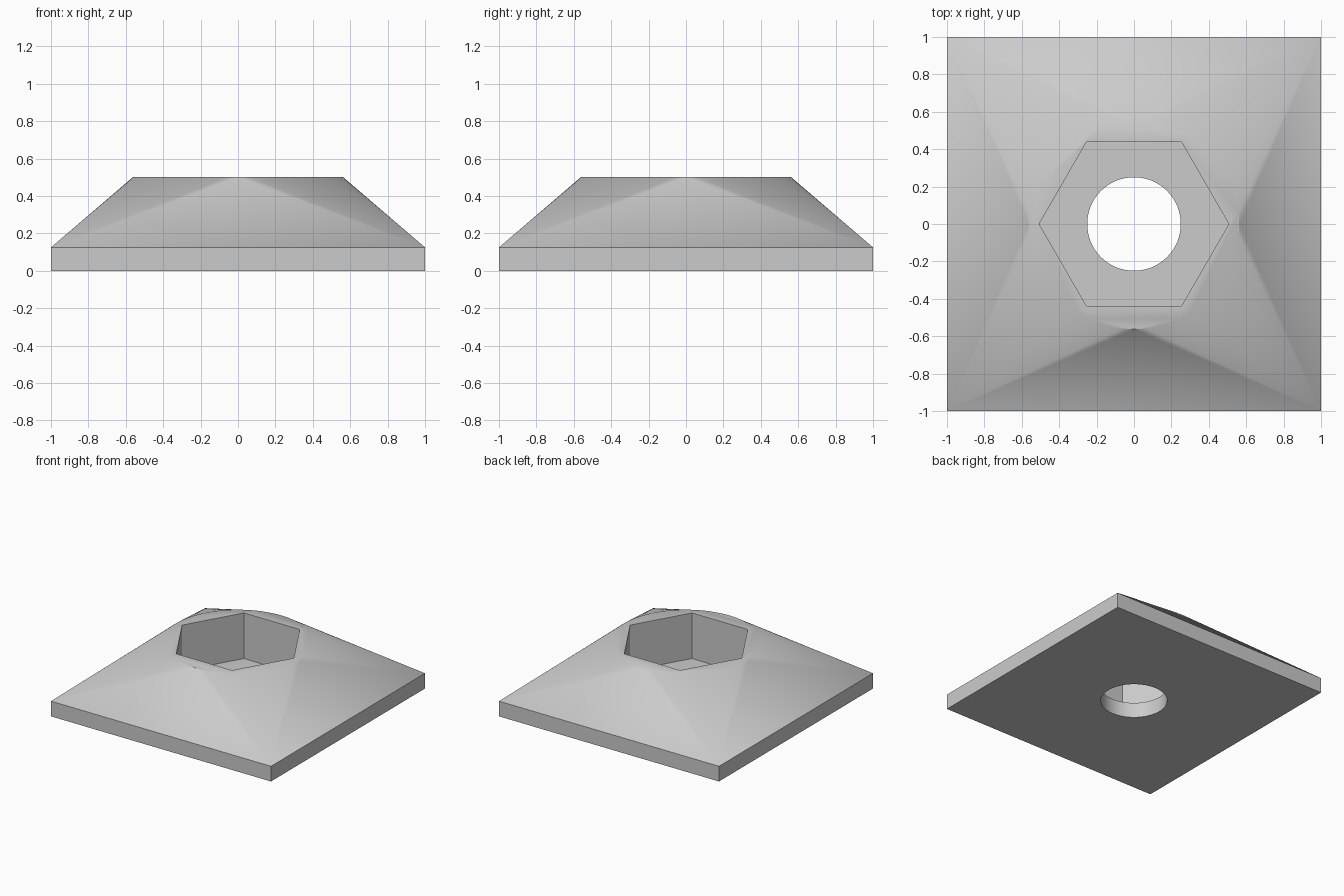
import bpy, bmesh
from math import radians, cos, sin, tau

if "Cube" in bpy.data.objects:
    bpy.data.objects.remove(bpy.data.objects["Cube"])

BASE_TOP, TOP = 0.125, 0.5

grey = bpy.data.materials.new("plain_grey")
grey.use_nodes = True
colour = (0.6, 0.6, 0.6, 1)
grey.diffuse_color = colour
grey.node_tree.nodes["Principled BSDF"].inputs["Base Color"].default_value = colour


def ring(radius, sides):
    return [(radius * cos(tau * i / sides), radius * sin(tau * i / sides))
            for i in range(sides)]


def hull(name, layers):
    """Convex solid wrapped around outlines at given heights."""
    bm = bmesh.new()
    for outline, z in layers:
        for x, y in outline:
            bm.verts.new((x, y, z))
    bmesh.ops.convex_hull(bm, input=bm.verts)
    bmesh.ops.dissolve_limit(bm, angle_limit=radians(0.5),
                             verts=bm.verts, edges=bm.edges)
    bmesh.ops.recalc_face_normals(bm, faces=bm.faces)
    mesh = bpy.data.meshes.new(name)
    bm.to_mesh(mesh)
    bm.free()
    obj = bpy.data.objects.new(name, mesh)
    bpy.context.collection.objects.link(obj)
    mesh.materials.append(grey)
    return obj


# Square foot blending up into a round collar
square = [(-1, -1), (1, -1), (1, 1), (-1, 1)]
body = hull("mounting_base", [(square, 0), (square, BASE_TOP), (ring(0.5625, 56), TOP)])

# Hexagonal pocket and round through hole
pocket = ring(0.507, 6)
bore = ring(0.25, 64)
cutters = [hull("pocket_cutter", [(pocket, BASE_TOP), (pocket, TOP + 0.2)]),
           hull("bore_cutter", [(bore, -0.2), (bore, TOP + 0.2)])]

bpy.context.view_layer.objects.active = body
for cutter in cutters:
    cutter.hide_render = True
    mod = body.modifiers.new(cutter.name, 'BOOLEAN')
    mod.operation = 'DIFFERENCE'
    mod.solver = 'EXACT'
    mod.object = cutter
    bpy.ops.object.modifier_apply(modifier=mod.name)
    bpy.data.objects.remove(cutter)

# Soft shading on the blend, crisp machined edges
bpy.ops.object.select_all(action='DESELECT')
body.select_set(True)
bpy.ops.object.shade_smooth_by_angle(angle=radians(35))
